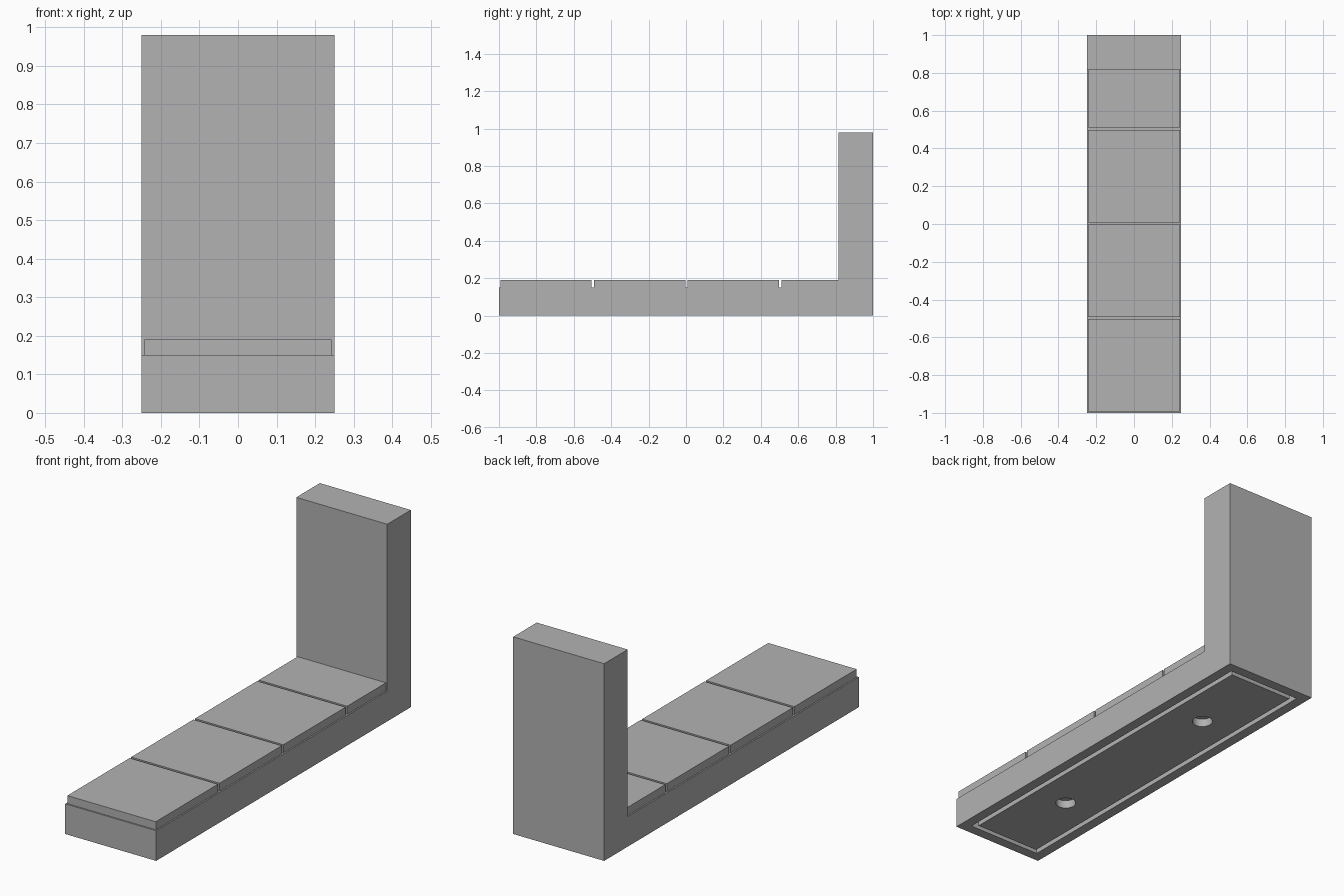
import bpy
import bmesh
from mathutils import Matrix

cube = bpy.data.objects.get("Cube")
if cube:
    bpy.data.objects.remove(cube, do_unlink=True)

HALF_W = 0.25       # half width of the base
BASE_TOP = 0.15     # top of the base bar
PAD_TOP = 0.19      # top of the pads
WALL_Y = 0.815      # front of the upright
HEIGHT = 0.98
CUT_DEPTH = 0.04    # depth of groove and holes underneath

grey = bpy.data.materials.new("plain grey")
grey.use_nodes = True
colour = (0.448, 0.448, 0.448, 1)
grey.diffuse_color = colour
grey.node_tree.nodes["Principled BSDF"].inputs["Base Color"].default_value = colour


def add_object(name, bm):
    bmesh.ops.recalc_face_normals(bm, faces=bm.faces)
    mesh = bpy.data.meshes.new(name)
    bm.to_mesh(mesh)
    bm.free()
    mesh.materials.append(grey)
    obj = bpy.data.objects.new(name, mesh)
    bpy.context.collection.objects.link(obj)
    return obj


# L-shaped body: side profile extruded across the width
bm = bmesh.new()
profile = [(-1, 0), (1, 0), (1, HEIGHT), (WALL_Y, HEIGHT), (WALL_Y, BASE_TOP), (-1, BASE_TOP)]
side = bm.faces.new([bm.verts.new((-HALF_W, y, z)) for y, z in profile])
swept = bmesh.ops.extrude_face_region(bm, geom=[side], use_keep_orig=True)["geom"]
bmesh.ops.translate(bm, vec=(2 * HALF_W, 0, 0),
                    verts=[v for v in swept if isinstance(v, bmesh.types.BMVert)])
bmesh.ops.recalc_face_normals(bm, faces=bm.faces)

# Rectangular groove in the underside
bottom = next(f for f in bm.faces if f.normal.z < -0.9)
bmesh.ops.inset_region(bm, faces=[bottom], thickness=0.05, use_even_offset=True)
ring = bmesh.ops.inset_region(bm, faces=[bottom], thickness=0.024, use_even_offset=True)["faces"]
floor = bmesh.ops.extrude_face_region(bm, geom=ring)["geom"]
bmesh.ops.translate(bm, vec=(0, 0, CUT_DEPTH),
                    verts=[v for v in floor if isinstance(v, bmesh.types.BMVert)])
bmesh.ops.delete(bm, geom=[f for f in ring if f.is_valid], context='FACES_ONLY')
body = add_object("body", bm)

# Two round blind holes in the underside
for y in (-0.5, 0.5):
    bm = bmesh.new()
    bmesh.ops.create_cone(bm, cap_ends=True, segments=32, radius1=0.047, radius2=0.047,
                          depth=2 * CUT_DEPTH, matrix=Matrix.Translation((0, y, 0)))
    cutter = add_object("hole_cutter", bm)
    cutter.hide_render = True
    mod = body.modifiers.new("hole", 'BOOLEAN')
    mod.operation = 'DIFFERENCE'
    mod.solver = 'EXACT'
    mod.object = cutter
    bpy.context.view_layer.objects.active = body
    bpy.ops.object.modifier_apply(modifier=mod.name)
    bpy.data.objects.remove(cutter, do_unlink=True)

# Row of four thin pads, the last one shortened by the upright
PITCH, GAP, FIRST = 0.501, 0.012, -0.993
for i in range(4):
    y0 = FIRST + i * PITCH
    y1 = min(y0 + PITCH - GAP, WALL_Y)
    bm = bmesh.new()
    bmesh.ops.create_cube(bm, size=1)
    bmesh.ops.scale(bm, vec=(0.486, y1 - y0, PAD_TOP - BASE_TOP), verts=bm.verts)
    bmesh.ops.translate(bm, vec=(0, (y0 + y1) / 2, (PAD_TOP + BASE_TOP) / 2), verts=bm.verts)
    add_object(f"seat_pad_{i + 1}", bm)

# Smooth hole walls, keep every corner sharp
bpy.ops.object.select_all(action='DESELECT')
body.select_set(True)
bpy.context.view_layer.objects.active = body
bpy.ops.object.shade_smooth_by_angle(angle=0.5)
